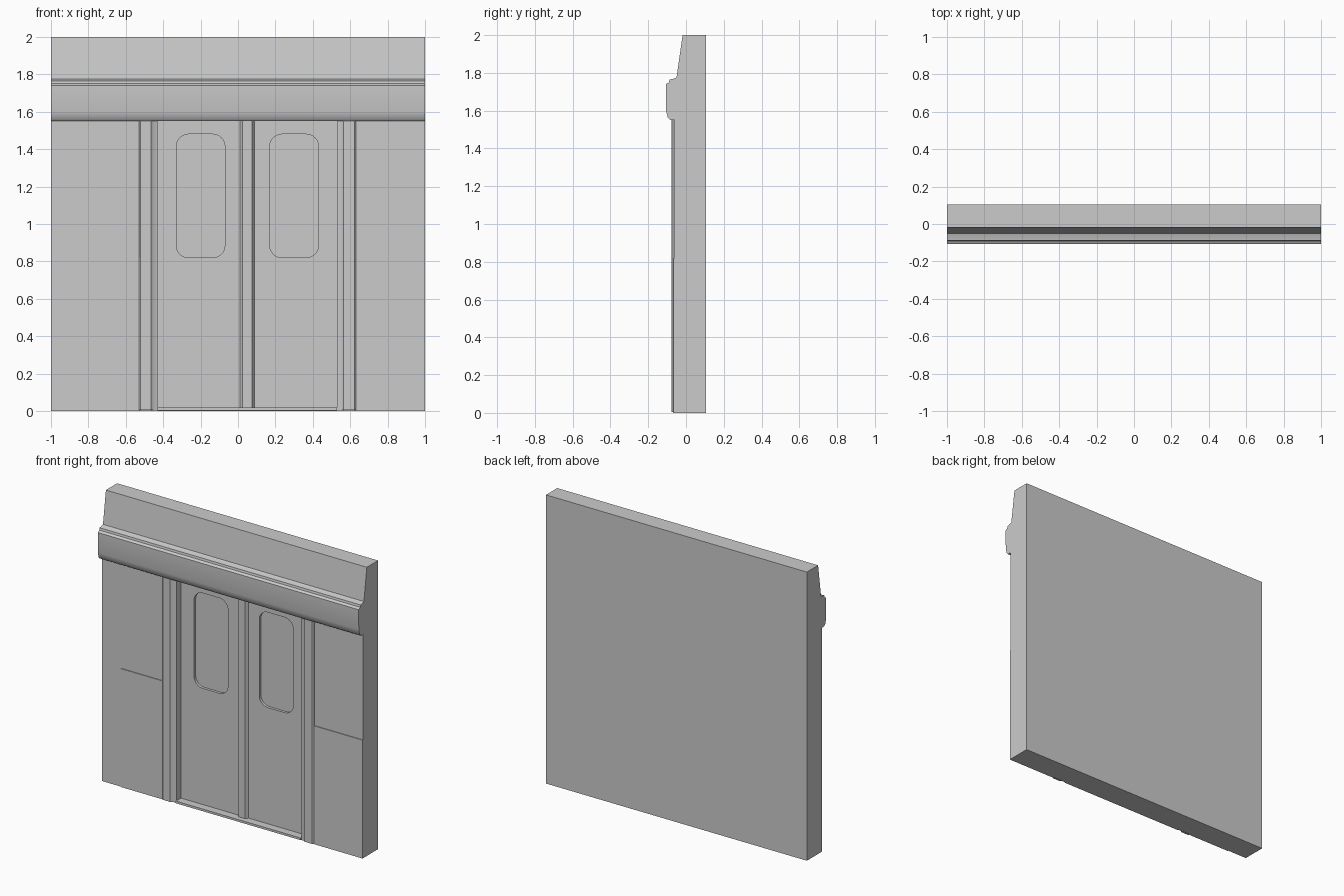
import bpy, bmesh, math
from mathutils import Vector

if "Cube" in bpy.data.objects:
    bpy.data.objects.remove(bpy.data.objects["Cube"])

CX = 0.05  # door centre line


def prism(name, pts, direction):
    """Extrude a closed 3D polygon along a direction."""
    bm = bmesh.new()
    face = bm.faces.new([bm.verts.new(p) for p in pts])
    ext = bmesh.ops.extrude_face_region(bm, geom=[face])
    vs = [e for e in ext["geom"] if isinstance(e, bmesh.types.BMVert)]
    bmesh.ops.translate(bm, verts=vs, vec=Vector(direction))
    bmesh.ops.recalc_face_normals(bm, faces=bm.faces)
    me = bpy.data.meshes.new(name)
    bm.to_mesh(me)
    bm.free()
    ob = bpy.data.objects.new(name, me)
    bpy.context.collection.objects.link(ob)
    return ob


def box(name, x0, x1, y0, y1, z0, z1):
    return prism(name, [(x0, y0, z0), (x1, y0, z0), (x1, y1, z0), (x0, y1, z0)],
                 (0, 0, z1 - z0))


def rounded_prism(name, x0, x1, z0, z1, r, y0, y1, n=6):
    pts = []
    for i, (cx, cz) in enumerate([(x1 - r, z1 - r), (x0 + r, z1 - r),
                                  (x0 + r, z0 + r), (x1 - r, z0 + r)]):
        for k in range(n + 1):
            a = math.pi / 2 * (i + k / n)
            pts.append((cx + r * math.cos(a), y0, cz + r * math.sin(a)))
    return prism(name, pts, (0, y1 - y0, 0))


def cut(ob, cutter):
    mod = ob.modifiers.new("cut", 'BOOLEAN')
    mod.operation = 'DIFFERENCE'
    mod.solver = 'EXACT'
    mod.object = cutter
    cutter.hide_render = True
    bpy.context.view_layer.objects.active = ob
    bpy.ops.object.modifier_apply(modifier=mod.name)
    bpy.data.objects.remove(cutter)


# wall with projecting fascia band and sloped parapet, as one side profile
profile = [(0.105, 0), (-0.06, 0), (-0.06, 1.55), (-0.085, 1.552), (-0.097, 1.565),
           (-0.106, 1.60), (-0.107, 1.74), (-0.09, 1.75), (-0.087, 1.765),
           (-0.07, 1.768), (-0.05, 1.775), (-0.018, 2.0), (0.105, 2.0)]
wall = prism("wall", [(-1, y, z) for y, z in profile], (2, 0, 0))

# recessed doorway and window recesses
cut(wall, box("doorway_cutter", CX - 0.48, CX + 0.48, -0.07, -0.01, 0.015, 1.552))
for s in (-1, 1):
    c = CX + s * 0.25
    cut(wall, rounded_prism("window_cutter", c - 0.13, c + 0.13, 0.82, 1.48, 0.065,
                            -0.05, 0.008))

# door posts with bevelled inner edge, mirrored about the door centre
for s, side in ((-1, "left"), (1, "right")):
    plan = [(0.58, -0.055), (0.58, -0.07), (0.572, -0.078), (0.515, -0.078),
            (0.505, -0.068), (0.48, -0.06), (0.48, -0.055)]
    prism(side + "_door_post", [(CX + s * x, y, 0.005) for x, y in plan], (0, 0, 1.55))

# centre post between the two door leaves
prism("centre_post", [(CX + x, y, 0.015) for x, y in
                      ((-0.04, -0.008), (-0.025, -0.03), (0.025, -0.03), (0.04, -0.008))],
      (0, 0, 1.537))

# threshold and lower wall panels
box("threshold", CX - 0.48, CX + 0.48, -0.07, -0.055, 0.003, 0.018)
box("left_lower_panel", -0.85, CX - 0.58, -0.065, -0.055, 0.0, 0.82)
box("right_lower_panel", CX + 0.58, 1.0, -0.065, -0.055, 0.0, 0.82)

# smooth shading with sharp edges kept
bpy.ops.object.select_all(action='DESELECT')
for ob in bpy.context.scene.objects:
    ob.select_set(True)
bpy.context.view_layer.objects.active = wall
bpy.ops.object.shade_smooth_by_angle(angle=math.radians(35))
